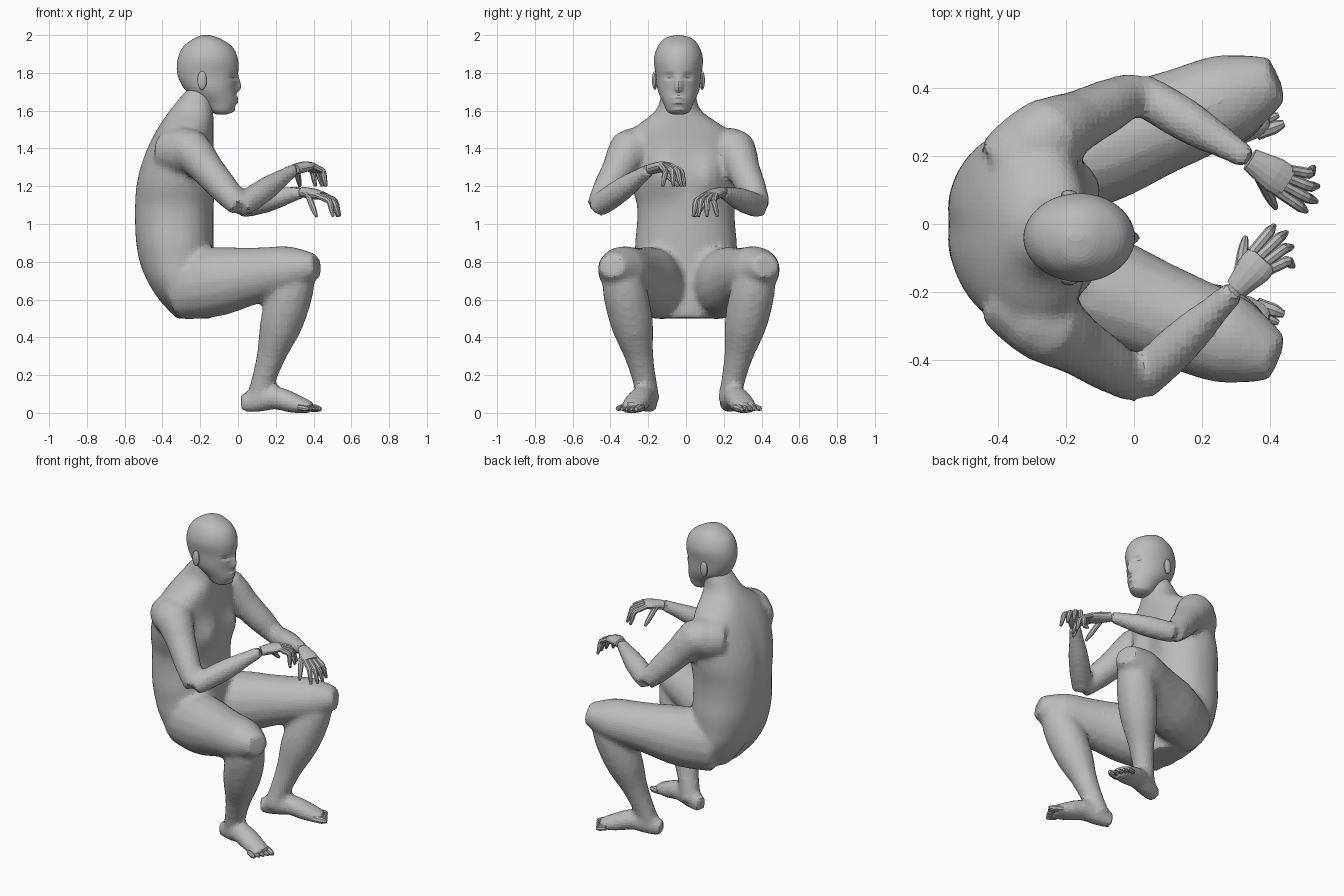
import bpy
import bmesh
import math
from mathutils import Vector

cube = bpy.data.objects.get("Cube")
if cube:
    bpy.data.objects.remove(cube, do_unlink=True)

# One grey clay material for the whole figure
clay = bpy.data.materials.new("clay_grey")
clay.use_nodes = True
GREY = (.5, .5, .5, 1)
clay.diffuse_color = GREY
clay.node_tree.nodes["Principled BSDF"].inputs["Base Color"].default_value = GREY

X, Y, Z = Vector((1, 0, 0)), Vector((0, 1, 0)), Vector((0, 0, 1))
MIDLINE = -.04  # sideways lean of the head and neck
EYE_LEVEL = 1.78


def finish(name, bm):
    bmesh.ops.recalc_face_normals(bm, faces=bm.faces)
    mesh = bpy.data.meshes.new(name)
    bm.to_mesh(mesh)
    bm.free()
    mesh.materials.append(clay)
    obj = bpy.data.objects.new(name, mesh)
    bpy.context.collection.objects.link(obj)
    return obj


def spline(rings, steps):
    """Pass a smooth curve through the rings, all values at once."""
    result = []
    last = len(rings) - 1
    for i in range(last):
        neighbours = (rings[max(i - 1, 0)], rings[i], rings[i + 1], rings[min(i + 2, last)])
        for step in range(steps):
            t = step / steps
            result.append([
                b + t / 2 * (c - a + t * (2 * a - 5 * b + 4 * c - d + t * (3 * (b - c) + d - a)))
                for a, b, c, d in zip(*neighbours)])
    return result + [list(rings[last])]


def loft(name, rings, sides, steps, level=False, power=1):
    """Skin oval rings (x, y, z, half width, half height); level keeps them horizontal."""
    rings = spline(rings, steps)
    centres = [Vector(ring[:3]) for ring in rings]
    bm = bmesh.new()
    loops = []
    for i, (centre, ring) in enumerate(zip(centres, rings)):
        side, up = Y, X
        if not level:
            tangent = centres[min(i + 1, len(rings) - 1)] - centres[max(i - 1, 0)]
            side = tangent.cross(Z).normalized()
            up = side.cross(tangent.normalized())
        loop = []
        for k in range(sides):
            angle = math.tau * k / sides
            c, s = (math.copysign(abs(f) ** power, f) for f in (math.cos(angle), math.sin(angle)))
            loop.append(bm.verts.new(centre + side * c * ring[-2] + up * s * ring[-1]))
        loops.append(loop)
    for lower, upper in zip(loops, loops[1:]):
        for k in range(sides):
            j = (k + 1) % sides
            bm.faces.new((lower[k], lower[j], upper[j], upper[k]))
    bm.faces.new(loops[0])
    bm.faces.new(loops[-1])
    return finish(name, bm)


def limb(name, joints, widths, squash=(1, 1), sides=14):
    """Loft along straight bones, widths spread evenly; squash is height to width at each end."""
    rings = []
    for i, width in enumerate(widths):
        t = i / (len(widths) - 1)
        place = t * (len(joints) - 1)
        bone = min(int(place), len(joints) - 2)
        centre = joints[bone].lerp(joints[bone + 1], place - bone)
        rings.append((*centre, width, width * (squash[0] * (1 - t) + squash[1] * t)))
    return loft(name, rings, sides, steps=2)


def column(name, sections, **options):
    """Level loft from sections of height, back, front, half width and centre."""
    rings = [((back + front) / 2, y, z, width, (front - back) / 2)
             for z, back, front, width, y in sections]
    return loft(name, rings, level=True, **options)


def push(obj, y, z, wide, tall, amount, axis=0, middle=-.3, facing=1):
    """Swell or dent the front or back softly, mirrored about the axis."""
    for vert in obj.data.vertices:
        if (vert.co.x - middle) * facing > 0:
            across = (abs(vert.co.y - axis) - y) / wide
            along = (vert.co.z - z) / tall
            vert.co.x += facing * amount * math.exp(-across ** 2 - along ** 2)


def ball(name, centre, size):
    bm = bmesh.new()
    bmesh.ops.create_uvsphere(bm, u_segments=14, v_segments=10, radius=1)
    for vert in bm.verts:
        vert.co = Vector(c + v * s for c, v, s in zip(centre, vert.co, size))
    return finish(name, bm)


def fuse(name, parts):
    """Blend overlapping parts into one continuous skin."""
    bm = bmesh.new()
    for part in parts:
        bm.from_mesh(part.data)
        bpy.data.objects.remove(part, do_unlink=True)
    skin = finish(name, bm)
    remesh = skin.modifiers.new("one_skin", 'REMESH')
    remesh.mode = 'VOXEL'
    remesh.voxel_size = .018
    soften = skin.modifiers.new("soft_joints", 'SMOOTH')
    soften.iterations = 6


# Torso and neck: the back is a curve, the belly line is upright
sections = []
for i, width in enumerate((.13, .24, .27, .27, .27, .26, .26, .28, .29, .29, .25, .12, .09, .06)):
    z = .5 + i / 10
    rise = z - 1.1
    back = -.55 + (.75 * rise ** 2 if rise > 0 else -rise ** 3)
    sections.append((z, back, -.13, width, MIDLINE * min(1, max(0, rise * 2))))
torso = column("torso", sections, sides=32, steps=3, power=.9)
push(torso, .12, 1.25, .08, .1, .05)
push(torso, 0, 1.2, .03, .3, -.01, facing=-1)
push(torso, 0, .6, .03, .1, -.03, facing=-1)
body_parts = [torso]

# Head: rings crowd together towards the chin and the crown
backs = (.11, .15, .2, .28, .32, .32, .29, .23, .19)
fronts = (.06, .03, .01, .01, 0, 0, .03, .1, .15)
widths = (.03, .06, .08, .11, .12, .13, .11, .07, .01)
sections = []
for i, (back, front, width) in enumerate(zip(backs, fronts, widths)):
    z = 1.79 - .21 * math.cos(math.pi * i / (len(backs) - 1))
    sections.append((z, -back, -front, width, MIDLINE))
head = column("head", sections, sides=72, steps=5)


def feature(y, drop, wide, tall, amount):
    push(head, y, EYE_LEVEL - drop, wide, tall, amount, axis=MIDLINE, middle=-.15)


feature(0, .04, .02, .03, .02)     # nose bridge
feature(0, .065, .02, .015, .015)  # nose tip
feature(.05, 0, .025, .015, -.015)  # eye sockets
for drop in (.115, .135, .18):     # lips and chin
    feature(0, drop, .03, .01, .01)


def hand(word, mirror, wrist, knuckle):
    """Palm, thumb and four curled fingers."""
    limb(word + "_palm", [wrist, knuckle], (.034, .043, .052, .048), squash=(.8, .4))
    along = knuckle - wrist
    along.z = 0
    along.normalize()
    across = along.cross(Z) * mirror
    for k, reach in enumerate((.01, .09, .1, .08, .04)):
        is_thumb = k == 0
        base = wrist.lerp(knuckle, .4 if is_thumb else .9)
        base += across * (.03 if is_thumb else .06 - k * .024)
        tip = knuckle + along * reach + across * (.08 - k * .04) - Z * .11
        bend = base.lerp(tip, .5) + (Z + along) * (0 if is_thumb else .025)
        limb(word + ("_thumb" if is_thumb else f"_finger_{k}"), [base, bend, tip],
             (.016, .016, .016, .014, .008), sides=8)


def foot(word, place):
    """Foot with a flat sole and five toes shrinking outwards."""
    heel, instep, ball_joint = place(.02, .2, .05), place(.2, .25, .08), place(.39, .31, .02)
    body = limb(word + "_foot", [heel, instep, ball_joint], (.04, .055, .065, .07, .06),
                squash=(1.3, .6), sides=16)
    for vert in body.data.vertices:
        vert.co.z = max(vert.co.z, 0)
    body_parts.append(body)
    for k in range(5):
        thick = .015 if k else .02
        base = place(.36 - k * .01, .25 + k * .027, .03)
        tip = place(.44 - k * .016, .28 + k * .025, .02)
        limb(f"{word}_toe_{k + 1}", [base, tip], (thick, thick, thick, thick / 2), sides=8)


for mirror, word in ((1, "left"), (-1, "right")):
    def place(x, y, z, lean=.015):
        return Vector((x, lean + mirror * y, z))

    # Eyes and ears
    ball(word + "_eye", place(-.047, .05, EYE_LEVEL, MIDLINE), (.018, .02, .013))
    ball(word + "_ear", place(-.19, .125, 1.76, MIDLINE), (.025, .015, .05))

    # Legs
    thigh = limb(word + "_thigh", [place(-.33, .12, .66), place(.42, .41, .78)],
                 (.14, .16, .165, .15, .14, .13, .07), squash=(1.2, .9), sides=16)
    shin = limb(word + "_shin", [place(.34, .38, .83), place(.1, .21, .06)],
                (.06, .11, .12, .11, .08, .065, .06))
    foot(word, place)

    # Arms: the left hand reaches lower and further forward
    shoulder, elbow = place(-.25, .28, 1.39, -.02), place(.01, .43, 1.09, MIDLINE)
    upper_arm = limb(word + "_upper_arm", [place(-.38, .17, 1.38, -.02), shoulder, elbow],
                     (.11, .12, .12, .115, .09, .08, .06))
    if mirror > 0:
        wrist, knuckle = Vector((.34, .19, 1.17)), Vector((.45, .12, 1.15))
    else:
        wrist, knuckle = Vector((.3, -.19, 1.29)), Vector((.38, -.1, 1.31))
    forearm = limb(word + "_forearm", [elbow, wrist], (.06, .065, .065, .058, .045, .036))
    body_parts += [thigh, shin, upper_arm, forearm]
    hand(word, mirror, wrist, knuckle)

fuse("body", body_parts)
